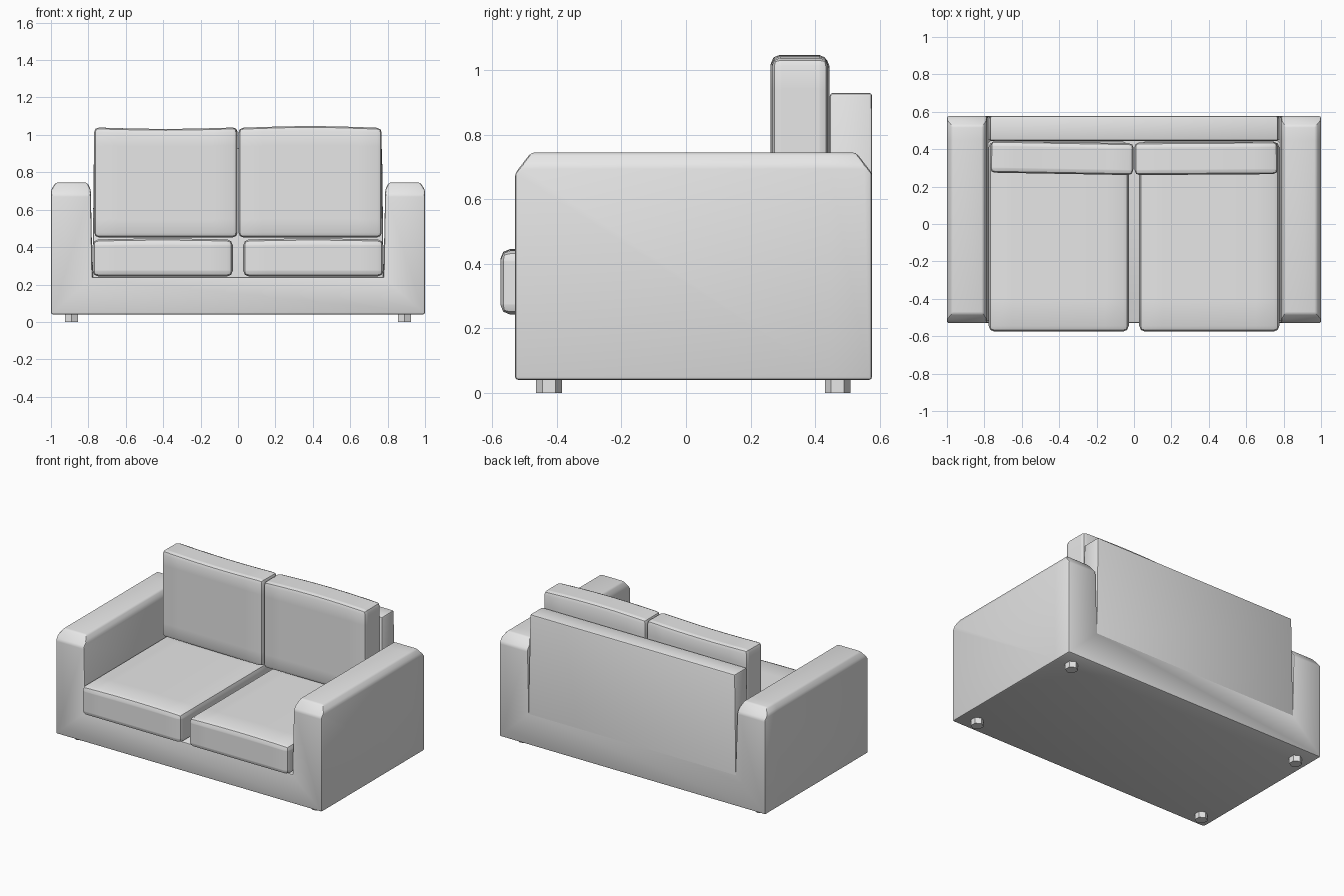
import bpy, bmesh, math
from mathutils import Matrix, Vector

cube = bpy.data.objects.get("Cube")
if cube:
    bpy.data.objects.remove(cube, do_unlink=True)

fabric = bpy.data.materials.new("light_grey")
fabric.use_nodes = True
grey = (0.8, 0.8, 0.8, 1)
fabric.diffuse_color = grey
fabric.node_tree.nodes["Principled BSDF"].inputs["Base Color"].default_value = grey


def finish(bm, name, smooth=True):
    bmesh.ops.recalc_face_normals(bm, faces=bm.faces)
    mesh = bpy.data.meshes.new(name)
    bm.to_mesh(mesh)
    bm.free()
    mesh.materials.append(fabric)
    obj = bpy.data.objects.new(name, mesh)
    bpy.context.collection.objects.link(obj)
    if smooth:
        bpy.ops.object.select_all(action='DESELECT')
        obj.select_set(True)
        bpy.context.view_layer.objects.active = obj
        bpy.ops.object.shade_smooth_by_angle(angle=math.radians(32))
    return obj


def round_edges(bm, offset, segments):
    bmesh.ops.recalc_face_normals(bm, faces=bm.faces)
    bm.normal_update()
    edges = [e for e in bm.edges
             if len(e.link_faces) == 2 and e.calc_face_angle_signed() > 0.4]
    bmesh.ops.bevel(bm, geom=edges, offset=offset, segments=segments,
                    profile=0.5, affect='EDGES', clamp_overlap=False)


def extrude(bm, face, move):
    new = bmesh.ops.extrude_face_region(bm, geom=[face])["geom"]
    verts = [g for g in new if isinstance(g, bmesh.types.BMVert)]
    bmesh.ops.translate(bm, verts=verts, vec=move)
    return verts, [g for g in new if isinstance(g, bmesh.types.BMFace)][0]


# Frame: U-shaped front profile run from front to back
FRONT, PANEL, REAR = -0.53, 0.445, 0.577
FLOOR, TOP = 0.24, 0.745
half = [(1, 0.04), (1, 0.705), (0.975, TOP), (0.805, TOP), (0.787, 0.705), (0.778, FLOOR)]
outline = half + [(-x, z) for x, z in reversed(half)]
bm = bmesh.new()
face = bm.faces.new([bm.verts.new((x, FRONT, z)) for x, z in outline])
_, face = extrude(bm, face, (0, PANEL - FRONT, 0))
extrude(bm, face, (0, REAR - PANEL, 0))
bmesh.ops.recalc_face_normals(bm, faces=bm.faces)

# Slanted ends of the arm tops
for y, side in ((FRONT, -1), (REAR, 1)):
    bmesh.ops.bisect_plane(bm, geom=bm.verts[:] + bm.edges[:] + bm.faces[:],
                           plane_co=(0, y, 0.68), plane_no=Vector((0, side * 0.065, 0.05)).normalized(),
                           clear_outer=True)
    bmesh.ops.holes_fill(bm, edges=[e for e in bm.edges if e.is_boundary], sides=0)
bmesh.ops.recalc_face_normals(bm, faces=bm.faces)

# Back panel rises from the rear of the floor, tapering away from the arms
floor = next(f for f in bm.faces if f.calc_center_median().y > PANEL
             and all(abs(v.co.z - FLOOR) < 0.001 for v in f.verts))
verts, _ = extrude(bm, floor, (0, 0, 0.93 - FLOOR))
for v in verts:
    v.co.x *= 0.99
round_edges(bm, 0.011, 2)
finish(bm, "sofa_frame")


# Cushions: rounded boxes with a gentle wave along the top
def cushion(name, low, high, radius, swell, turn=0):
    low, high = Vector(low), Vector(high)
    size, mid = high - low, (low + high) / 2
    bm = bmesh.new()
    bmesh.ops.create_cube(bm, size=1)
    bmesh.ops.subdivide_edges(bm, edges=bm.edges[:], cuts=5, use_grid_fill=True)
    for v in bm.verts:
        crown = math.cos(math.pi * v.co.x)
        if v.co.z > 0.49:
            v.co.z += swell * crown / size.z
    bmesh.ops.scale(bm, vec=size, verts=bm.verts)
    round_edges(bm, radius, 2)
    bmesh.ops.rotate(bm, cent=(0, 0, 0), matrix=Matrix.Rotation(math.radians(turn), 3, 'Z'), verts=bm.verts)
    bmesh.ops.translate(bm, vec=mid, verts=bm.verts)
    finish(bm, name)


cushion("seat_cushion_right", (-0.777, -0.575, 0.243), (-0.028, 0.44, 0.44), 0.03, 0.006)
cushion("seat_cushion_left", (0.028, -0.575, 0.243), (0.777, 0.44, 0.44), 0.03, 0.006)
cushion("back_cushion_right", (-0.768, 0.268, 0.452), (-0.003, 0.438, 1.04), 0.025, -0.008, -1)
cushion("back_cushion_left", (0.003, 0.264, 0.452), (0.768, 0.438, 1.037), 0.025, 0.01, 0.4)

# Six-sided feet
for side, x in (("left", 0.89), ("right", -0.89)):
    for end, y in (("front", -0.424), ("rear", 0.47)):
        bm = bmesh.new()
        bmesh.ops.create_cone(bm, cap_ends=True, segments=6, radius1=0.04, radius2=0.04,
                              depth=0.05, matrix=Matrix.Translation((x, y, 0.025)))
        finish(bm, f"{end}_{side}_foot", smooth=False)
